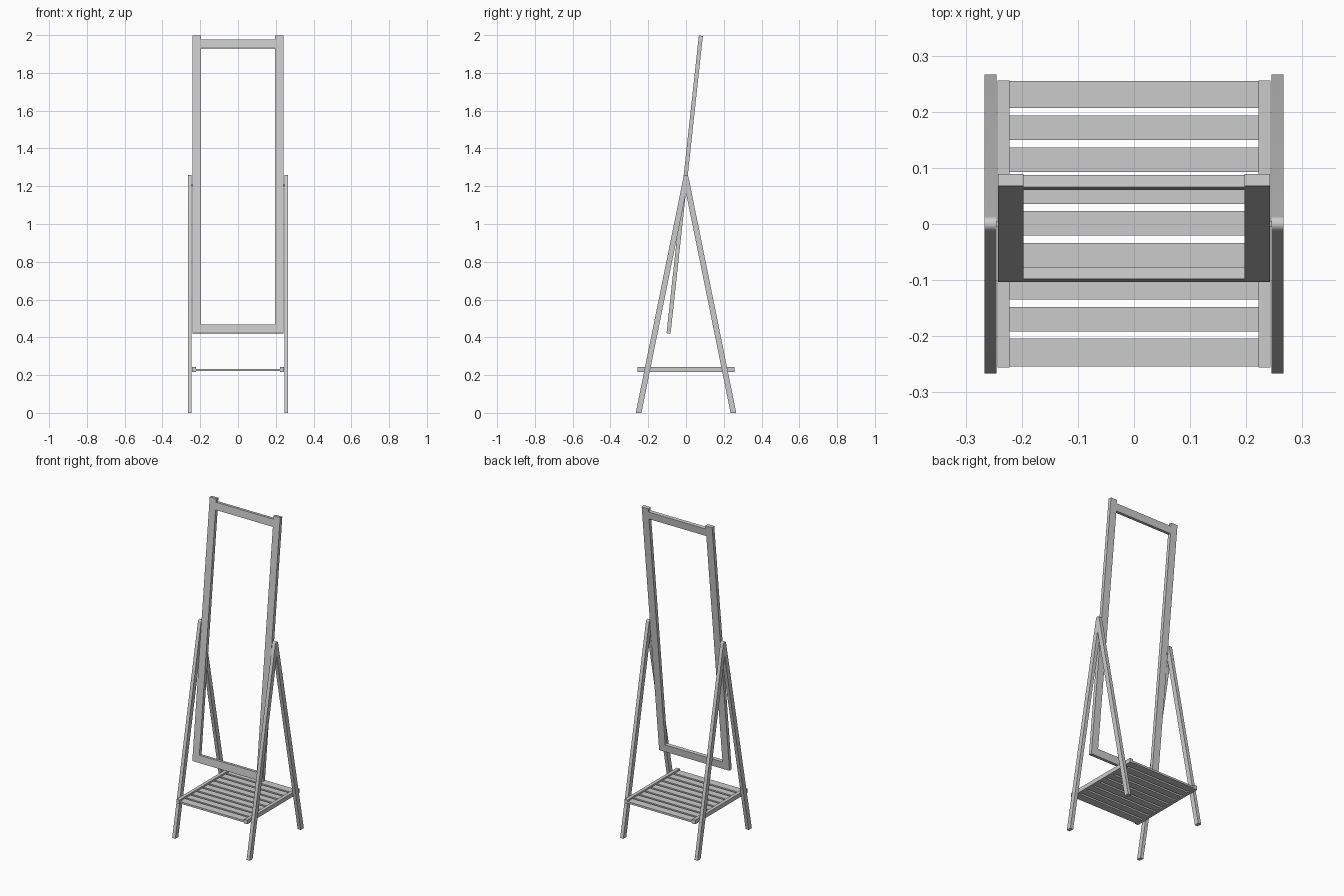
import bpy
import bmesh
from math import atan2, cos, sin, radians
from mathutils import Matrix, Vector

cube = bpy.data.objects.get("Cube")
if cube:
    bpy.data.objects.remove(cube, do_unlink=True)

GREY = (0.6, 0.6, 0.6, 1.0)
mat = bpy.data.materials.new("plain grey")
mat.use_nodes = True
mat.diffuse_color = GREY
mat.node_tree.nodes["Principled BSDF"].inputs["Base Color"].default_value = GREY


def finish(name, bm):
    bmesh.ops.recalc_face_normals(bm, faces=bm.faces)
    mesh = bpy.data.meshes.new(name)
    bm.to_mesh(mesh)
    bm.free()
    mesh.materials.append(mat)
    obj = bpy.data.objects.new(name, mesh)
    bpy.context.collection.objects.link(obj)
    return obj


def box(name, low, high, matrix=Matrix()):
    low, high = Vector(low), Vector(high)
    bm = bmesh.new()
    size = Matrix.Diagonal((high - low).to_4d())
    size[3][3] = 1
    bmesh.ops.create_cube(bm, size=1, matrix=matrix @ Matrix.Translation((low + high) / 2) @ size)
    return finish(name, bm)


# Side stands: an A-shaped profile with a rounded top, extruded across x
SLOPE = atan2(0.254, 1.25)
TOP_R = 0.0135
arc = []
for i in range(9):
    a = SLOPE + (radians(180) - 2 * SLOPE) * i / 8
    arc.append((TOP_R * cos(a), 1.246 + TOP_R * sin(a)))
profile = [(0.236, 0), (0.266, 0)] + arc + [(-0.266, 0), (-0.236, 0), (0, 1.165)]


def stand(name, x0, x1):
    bm = bmesh.new()
    face = bm.faces.new([bm.verts.new((x0, y, z)) for y, z in profile])
    out = bmesh.ops.extrude_face_region(bm, geom=[face])
    moved = [v for v in out["geom"] if isinstance(v, bmesh.types.BMVert)]
    bmesh.ops.translate(bm, verts=moved, vec=(x1 - x0, 0, 0))
    obj = finish(name, bm)
    bpy.ops.object.select_all(action="DESELECT")
    obj.select_set(True)
    bpy.context.view_layer.objects.active = obj
    bpy.ops.object.shade_smooth_by_angle(angle=radians(30))


stand("left_stand", 0.245, 0.266)
stand("right_stand", -0.266, -0.245)

# Tilted open frame, built upright from its lower front edge
LENGTH = 1.585
tilt = Matrix.Translation((0, -0.103, 0.422)) @ Matrix.Rotation(-atan2(0.171, 1.576), 4, "X")
for side, s in (("left", 1), ("right", -1)):
    xs = sorted((s * 0.197, s * 0.242))
    box(side + "_frame_post", (xs[0], 0, 0), (xs[1], 0.0215, LENGTH), tilt)
    # Pivot pin between frame and stand
    xs = sorted((s * 0.235, s * 0.25))
    box(side + "_pivot_pin", (xs[0], -0.005, 1.2), (xs[1], 0.005, 1.21))
    # Shelf side rail
    xs = sorted((s * 0.222, s * 0.243))
    box(side + "_shelf_rail", (xs[0], -0.256, 0.217), (xs[1], 0.256, 0.243))
box("frame_bottom_rail", (-0.197, 0, 0), (0.197, 0.0215, 0.046), tilt)
box("frame_top_rail", (-0.197, 0, LENGTH - 0.067), (0.197, 0.0215, LENGTH - 0.021), tilt)

# Shelf slats, the outermost two wider
PITCH = 0.0568
for i in range(-4, 5):
    y0, y1 = i * PITCH - 0.0218 + 0.001, i * PITCH + 0.0218 + 0.001
    if i == -4:
        y0 = -0.254
    if i == 4:
        y1 = 0.255
    box("shelf_slat_%d" % (i + 5), (-0.222, y0, 0.221), (0.222, y1, 0.233))
